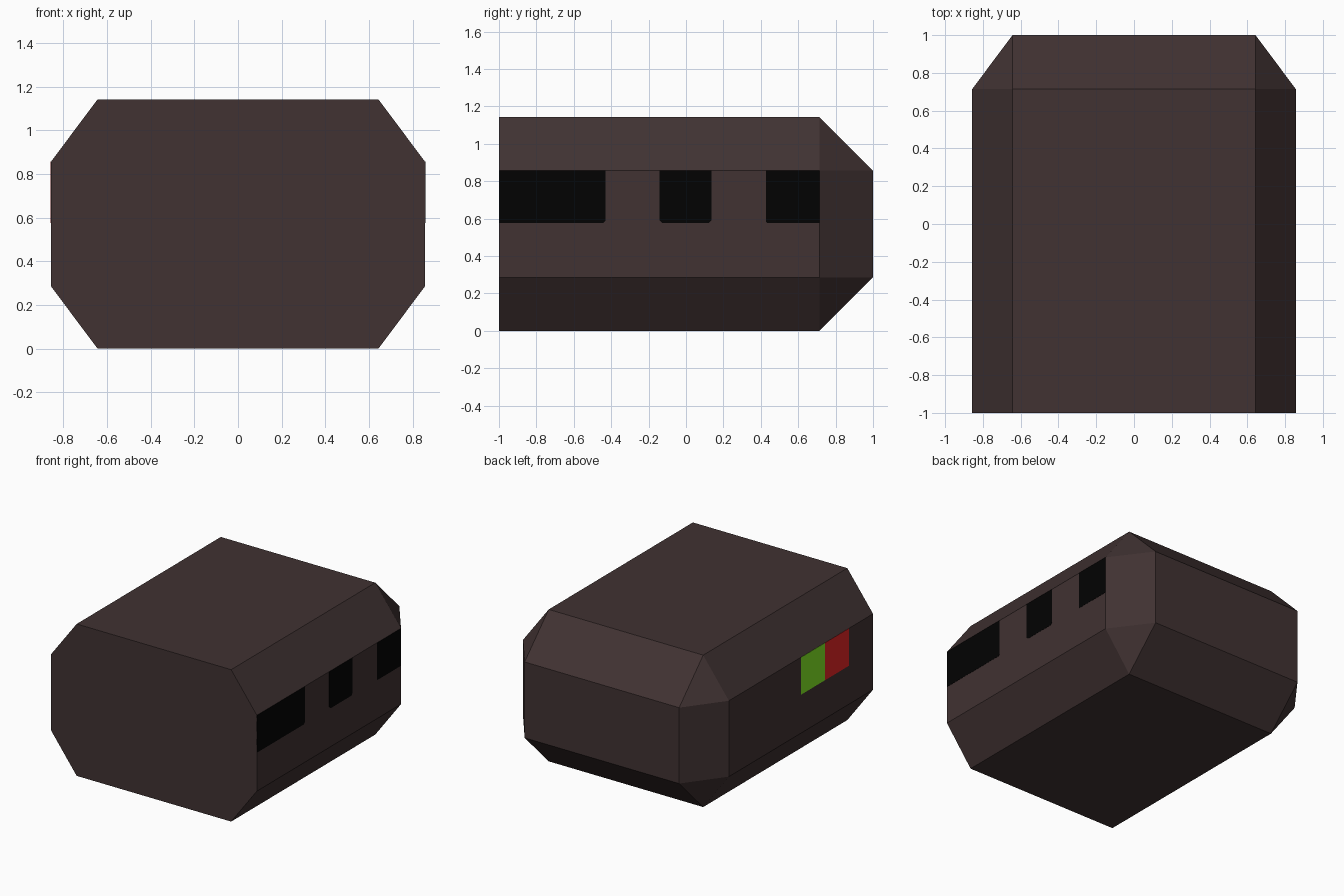
import bpy, bmesh

if "Cube" in bpy.data.objects:
    bpy.data.objects.remove(bpy.data.objects["Cube"])

def material(name, rgb):
    m = bpy.data.materials.new(name)
    m.diffuse_color = (*rgb, 1)
    m.use_nodes = True
    m.node_tree.nodes["Principled BSDF"].inputs["Base Color"].default_value = m.diffuse_color
    return m

SHELL = material("dark brown", (0.052, 0.032, 0.032))
BLACK = material("black", (0.0008, 0.0008, 0.0008))
GREEN = material("green", (0.23, 0.80, 0.018))
RED = material("red", (0.78, 0.018, 0.018))

def finish(bm, name, mat):
    bmesh.ops.recalc_face_normals(bm, faces=bm.faces)
    mesh = bpy.data.meshes.new(name)
    bm.to_mesh(mesh)
    bm.free()
    mesh.materials.append(mat)
    ob = bpy.data.objects.new(name, mesh)
    bpy.context.collection.objects.link(ob)

# Shell: octagon section lofted from the flat front to a chamfered back
W, w = 0.857, 0.643              # half width, half width inside chamfer
Z0, Z1, Z2, Z3 = 0, 0.286, 0.857, 1.143
octagon = [(w, Z0), (W, Z1), (W, Z2), (w, Z3), (-w, Z3), (-W, Z2), (-W, Z1), (-w, Z0)]
back = [(max(-w, min(w, x)), max(Z1, min(Z2, z))) for x, z in octagon]
bm = bmesh.new()
rings = [[bm.verts.new((x, y, z)) for x, z in pts]
         for y, pts in ((-1, octagon), (0.714, octagon), (1, back))]
for a, b in zip(rings, rings[1:]):
    for i in range(8):
        j = (i + 1) % 8
        bm.faces.new((a[i], a[j], b[j], b[i]))
bm.faces.new(rings[0])
bm.faces.new(rings[2])
bmesh.ops.remove_doubles(bm, verts=bm.verts, dist=0.001)
finish(bm, "shell", SHELL)

# Side panels: thin plates, optionally with clipped lower corners
def panel(name, side, y0, y1, mat, clip0=0, clip1=0):
    z0, z1 = 0.576, Z2
    pts = [(y0, z1), (y0, z0 + clip0), (y0 + clip0, z0),
           (y1 - clip1, z0), (y1, z0 + clip1), (y1, z1)]
    bm = bmesh.new()
    face = bm.faces.new([bm.verts.new((side * (W - 0.001), y, z)) for y, z in pts])
    ext = bmesh.ops.extrude_face_region(bm, geom=[face])["geom"]
    bmesh.ops.translate(bm, vec=(side * 0.0025, 0, 0),
                        verts=[v for v in ext if isinstance(v, bmesh.types.BMVert)])
    bmesh.ops.remove_doubles(bm, verts=bm.verts, dist=0.0001)
    finish(bm, name, mat)

panel("front_port", 1, -1, -0.43, BLACK, 0, 0.012)
panel("middle_port", 1, -0.141, 0.137, BLACK, 0.016, 0.016)
panel("rear_port", 1, 0.429, 0.714, BLACK, 0.006, 0)
panel("green_button", -1, -0.429, -0.143, GREEN)
panel("red_button", -1, -0.714, -0.429, RED)
